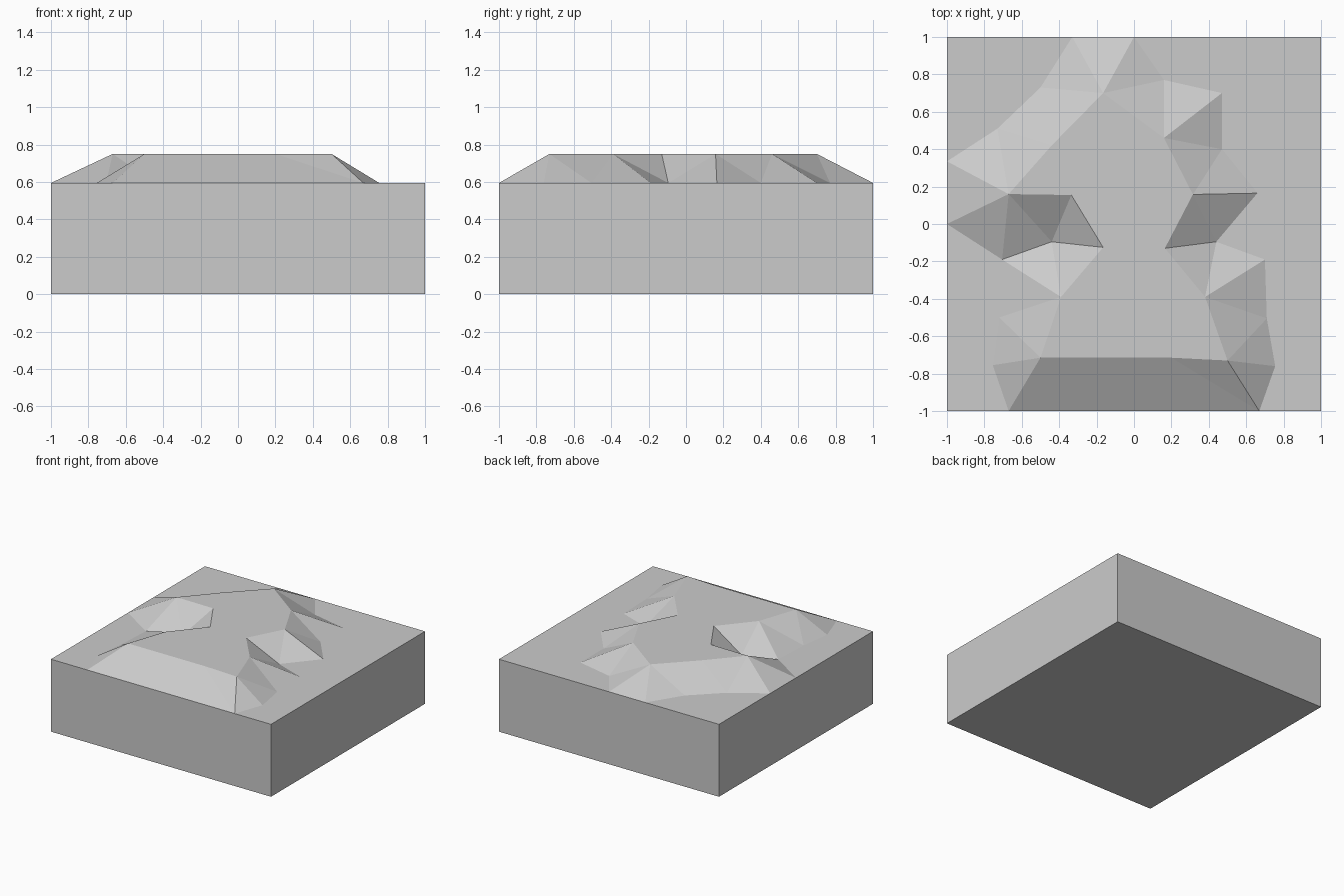
import bpy, bmesh

if "Cube" in bpy.data.objects:
    bpy.data.objects.remove(bpy.data.objects["Cube"])

GROUND, PLATEAU = 0.595, 0.75

# Foot of the slope: x, y, and how many rim points the slope fans across from here
FOOT = [(-.67, -1, 1), (.67, -1, 1), (.755, -.76, 0), (.71, -.505, 1), (.7, -.19, 0),
        (.44, -.095, 2), (.66, .165, 0), (.47, .4, 1), (.47, .7, 0), (.16, .77, 1),
        (0, 1, 0), (-.33, 1, 0), (-.5, .73, 1), (-.73, .51, 1), (-1, .335, 0),
        (-1, 0, 0), (-.705, -.19, 0), (-.44, -.095, 3), (-.705, -.19, 0),
        (-.72, -.5, 1), (-.755, -.755, 0)]

# Rim of the raised plateau
RIM = [(-.5, -.715), (.2, -.715), (.5, -.73), (.38, -.39), (.165, -.13), (.315, .158),
       (.16, .46), (-.165, .7), (-.44, .42), (-.67, .16), (-.335, .155),
       (-.165, -.125), (-.39, -.39)]

bm = bmesh.new()
cache = {}


def vert(x, y, z):
    key = (x, y, z)
    if key not in cache:
        cache[key] = bm.verts.new(key)
    return cache[key]


foot = [vert(x, y, GROUND) for x, y, n in FOOT]
rim = [vert(x, y, PLATEAU) for x, y in RIM]

# Plateau top
bm.faces.new(rim)

# Slopes between foot and rim
r = 0
for i, (x, y, steps) in enumerate(FOOT):
    for s in range(steps):
        bm.faces.new((foot[i], rim[(r + 1) % len(rim)], rim[r % len(rim)]))
        r += 1
    bm.faces.new((foot[i], foot[(i + 1) % len(foot)], rim[r % len(rim)]))

# Flat ground around the plateau: front left, right and back left
fl, fr, br, bl = [vert(x, y, GROUND) for x, y in ((-1, -1), (1, -1), (1, 1), (-1, 1))]
bm.faces.new([fl, foot[0], foot[20], foot[19], foot[16], foot[15]])
bm.faces.new([fr, br] + foot[10:0:-1])
bm.faces.new([bl] + foot[14:10:-1])

# Side walls and underside
border = [e for e in bm.edges if e.is_boundary]
new = bmesh.ops.extrude_edge_only(bm, edges=border)["geom"]
for v in new:
    if isinstance(v, bmesh.types.BMVert):
        v.co.z = 0
bmesh.ops.contextual_create(bm, geom=[e for e in bm.edges if e.is_boundary])
bmesh.ops.recalc_face_normals(bm, faces=bm.faces[:])

mesh = bpy.data.meshes.new("terrain_tile")
bm.to_mesh(mesh)
bm.free()
bpy.context.collection.objects.link(bpy.data.objects.new("terrain_tile", mesh))
